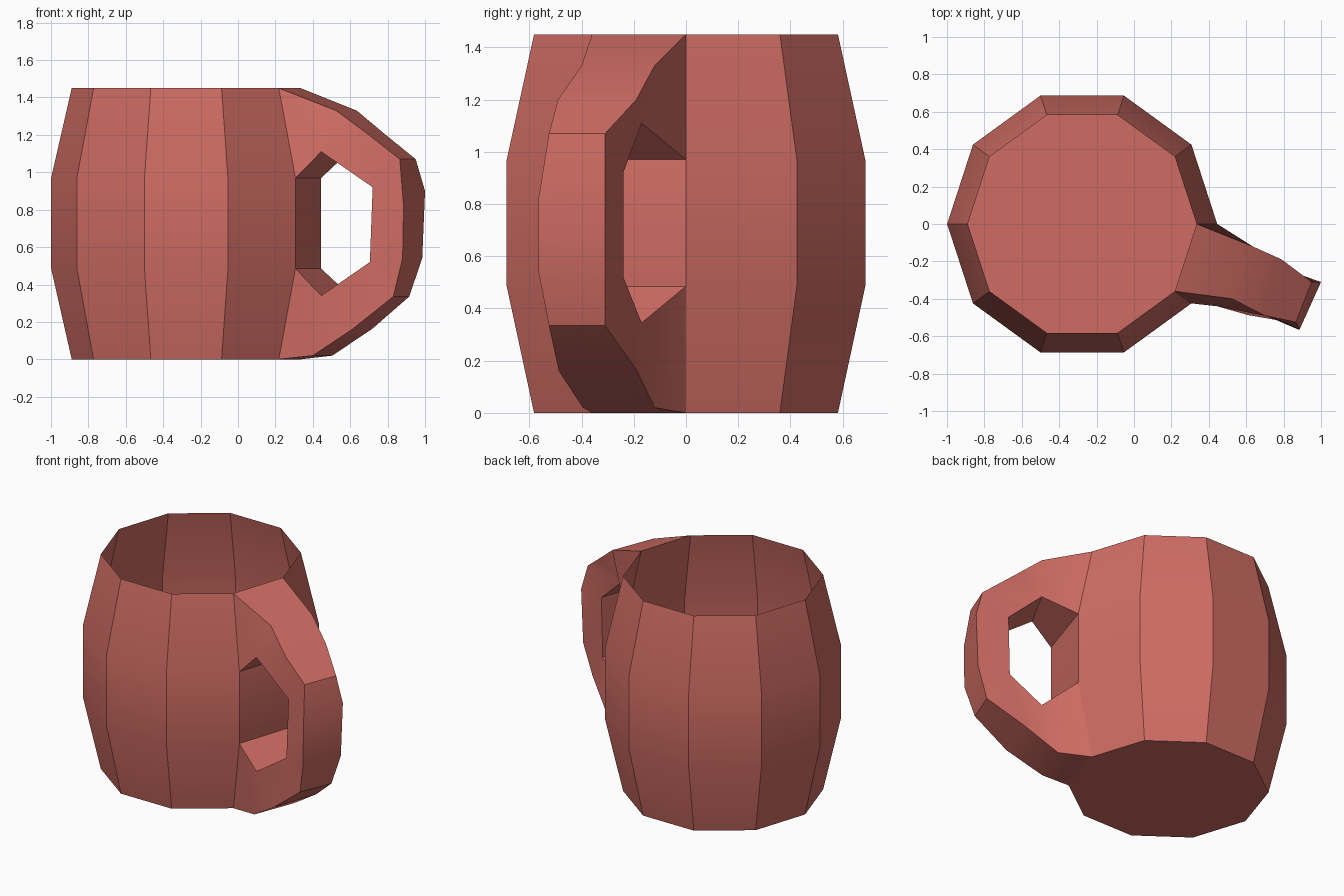
import bpy
import bmesh
import math

cube = bpy.data.objects.get("Cube")
if cube:
    bpy.data.objects.remove(cube, do_unlink=True)

# One clay colour for the whole mug
clay = bpy.data.materials.new("clay red")
clay.use_nodes = True
colour = (0.62, 0.15, 0.125, 1)
clay.diffuse_color = colour
clay.node_tree.nodes["Principled BSDF"].inputs["Base Color"].default_value = colour

CENTRE_X = -0.277
SIDES = 10


def finish(bm, name):
    """Turn a bmesh into a named object with soft shading below thirty degrees."""
    mesh = bpy.data.meshes.new(name)
    bm.to_mesh(mesh)
    bm.free()
    mesh.materials.append(clay)
    obj = bpy.data.objects.new(name, mesh)
    bpy.context.collection.objects.link(obj)
    bpy.ops.object.select_all(action="DESELECT")
    obj.select_set(True)
    bpy.context.view_layer.objects.active = obj
    bpy.ops.object.shade_smooth_by_angle(angle=math.radians(30))
    return obj


def ring_point(radius, z, index):
    angle = math.tau * index / SIDES
    return (CENTRE_X + radius * math.cos(angle), radius * math.sin(angle), z)


# Barrel body: thin open wall with a flat floor
bm = bmesh.new()
profile = [(0.612, 0), (0.722, 0.485), (0.722, 0.97), (0.612, 1.45)]
rings = [[bm.verts.new(ring_point(r, z, i)) for i in range(SIDES)] for r, z in profile]
for low, high in zip(rings, rings[1:]):
    for i in range(SIDES):
        j = (i + 1) % SIDES
        bm.faces.new((low[i], low[j], high[j], high[i]))
bm.faces.new(rings[0][::-1])
finish(bm, "mug_body")

# Handle: outer and inner loops, each with a front and a back edge,
# starting and ending on the body facet between its last and first corners
anchors = [(ring_point(r, z, SIDES - 1), ring_point(r, z, 0)) for r, z in profile]
outer = [
    anchors[3],
    ((0.525, -0.40, 1.33), (0.635, -0.12, 1.33)),
    ((0.70, -0.49, 1.20), (0.79, -0.19, 1.20)),
    ((0.865, -0.525, 1.07), (0.95, -0.31, 1.07)),
    ((0.885, -0.565, 0.82), (1.0, -0.31, 0.90)),
    ((0.88, -0.565, 0.54), (0.985, -0.31, 0.54)),
    ((0.83, -0.525, 0.335), (0.915, -0.31, 0.335)),
    ((0.61, -0.487, 0.16), (0.72, -0.19, 0.165)),
    ((0.40, -0.395, 0.02), (0.505, -0.12, 0.02)),
    anchors[0],
]
inner = [
    anchors[2],
    ((0.445, -0.44, 1.11), (0.594, -0.17, 1.11)),
    ((0.72, -0.49, 0.92), (0.80, -0.24, 0.92)),
    ((0.705, -0.49, 0.52), (0.79, -0.24, 0.52)),
    ((0.445, -0.44, 0.34), (0.594, -0.17, 0.345)),
    anchors[1],
]

bm = bmesh.new()
out_v = [[bm.verts.new(p) for p in pair] for pair in outer]
in_v = [[bm.verts.new(p) for p in pair] for pair in inner]


def strip(loop):
    for a, b in zip(loop, loop[1:]):
        bm.faces.new((a[0], b[0], b[1], a[1]))


strip(out_v)
strip(in_v[::-1])

# Cheeks: each inner corner serves up to two outer corners
for side in (0, 1):
    for i in range(len(out_v) - 1):
        a, b = in_v[(i + 1) // 2][side], in_v[(i + 2) // 2][side]
        corners = [out_v[i][side], a, b, out_v[i + 1][side]]
        corners = list(dict.fromkeys(corners))
        bm.faces.new(corners if side == 0 else corners[::-1])
bmesh.ops.recalc_face_normals(bm, faces=bm.faces[:])
finish(bm, "mug_handle")
